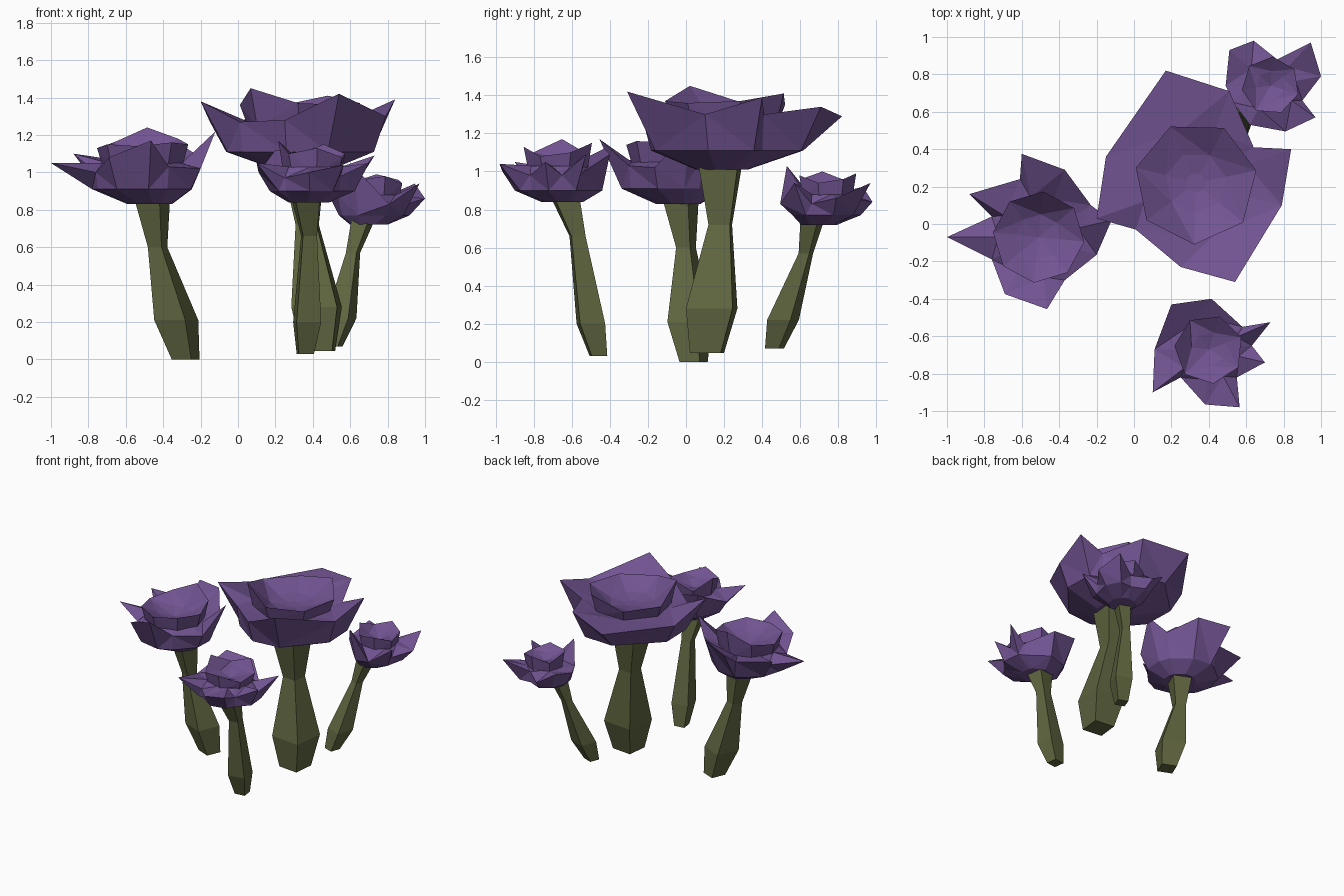
import bpy, bmesh, math
from mathutils import Vector


def material(name, rgb):
    m = bpy.data.materials.new(name)
    m.diffuse_color = (*rgb, 1)
    return m


PURPLE = material("petal purple", (0.165, 0.088, 0.285))
GREEN = material("stem olive", (0.115, 0.13, 0.05))


def skin(name, rings, mat, close_start=True, close_end=True):
    """Join equal-sized rings of points into a flat-shaded solid."""
    bm = bmesh.new()
    loops = [[bm.verts.new(p) for p in ring] for ring in rings]
    n = len(loops[0])
    for a, b in zip(loops, loops[1:]):
        for i in range(n):
            j = (i + 1) % n
            if (a[i].co - b[j].co).length < (a[j].co - b[i].co).length:
                bm.faces.new((a[i], a[j], b[j]))
                bm.faces.new((a[i], b[j], b[i]))
            else:
                bm.faces.new((a[i], a[j], b[i]))
                bm.faces.new((a[j], b[j], b[i]))
    if close_start:
        bm.faces.new(loops[0][::-1])
    if close_end:
        bm.faces.new(loops[-1])
    bmesh.ops.remove_doubles(bm, verts=bm.verts, dist=0.0005)
    bmesh.ops.recalc_face_normals(bm, faces=bm.faces)
    me = bpy.data.meshes.new(name)
    bm.to_mesh(me)
    bm.free()
    me.materials.append(mat)
    ob = bpy.data.objects.new(name, me)
    bpy.context.collection.objects.link(ob)
    return ob


def circle(c, r, n, phase=0.0):
    return [Vector((c[0] + r * math.cos(phase + math.tau * i / n),
                    c[1] + r * math.sin(phase + math.tau * i / n), c[2]))
            for i in range(n)]


def stem(name, path, radii, turn):
    """Four-sided stalk: bulging foot, thin neck, flared top."""
    phase = math.radians(45 + turn)
    skin(name, [circle(c, r, 4, phase) for c, r in zip(path, radii)], GREEN)


def flower(name, center, foot, foot_r, under_z, under_r, rim, floor_z,
           inner_r, inner_z, inner_phase, bowl):
    """Ragged outer cup from rim tips, plus a zigzag inner cup."""
    cx, cy = center
    foot_ring, under, lip, floor = [], [], [], []
    for x, y, z in rim:
        d = Vector((x - cx, y - cy))
        u = d.normalized()
        r = min(under_r, d.length * 0.95)
        foot_ring.append((foot[0] + u.x * foot_r, foot[1] + u.y * foot_r, foot[2]))
        under.append((cx + u.x * r, cy + u.y * r, under_z))
        lip.append((x, y, z))
        k = inner_r * 0.88
        floor.append((cx + u.x * k, cy + u.y * k, floor_z))
    skin(name + "_outer_petals", [foot_ring, under, lip, floor], PURPLE)

    # inner cup
    n = len(inner_z)
    base = circle((cx, cy, floor_z - 0.03), inner_r * 0.86, n, inner_phase)
    top = circle((cx, cy, 0), inner_r, n, inner_phase)
    mid = circle((cx, cy, bowl + 0.03), inner_r * 0.5, n, inner_phase)
    for p, z in zip(top, inner_z):
        p.z = z
    skin(name + "_inner_petals",
         [base, top, mid, [Vector((cx, cy, bowl))] * n], PURPLE, True, False)


# stems
stem("left_stem", [(-0.28, 0.04, 0), (-0.33, 0.02, 0.21), (-0.43, 0, 0.6), (-0.46, -0.03, 0.87)],
     [0.08, 0.127, 0.056, 0.105], -23)
stem("large_stem", [(0.43, 0.11, 0.045), (0.42, 0.135, 0.28), (0.37, 0.18, 0.72), (0.35, 0.18, 1.04)],
     [0.115, 0.174, 0.08, 0.148], -6)
stem("front_stem", [(0.36, -0.46, 0.03), (0.37, -0.5, 0.2), (0.38, -0.57, 0.66), (0.36, -0.64, 0.88)],
     [0.058, 0.094, 0.053, 0.098], 8)
stem("back_stem", [(0.51, 0.465, 0.07), (0.55, 0.51, 0.22), (0.615, 0.63, 0.57), (0.67, 0.665, 0.75)],
     [0.055, 0.092, 0.042, 0.07], -20)

# flowers: rim tips run clockwise around each centre
flower("left_flower", (-0.51, -0.07), (-0.47, -0.04, 0.83), 0.12, 0.91, 0.27,
       [(-1, -0.07, 1.05), (-0.76, 0.04, 1.0), (-0.88, 0.16, 1.1), (-0.61, 0.24, 1.06),
        (-0.6, 0.375, 1.16), (-0.37, 0.29, 1.19), (-0.23, 0.1, 1.1), (-0.12, 0.02, 1.22),
        (-0.2, -0.165, 1.02), (-0.37, -0.3, 1.03), (-0.465, -0.455, 1.17),
        (-0.69, -0.375, 1.08), (-0.76, -0.19, 1.0)],
       1.05, 0.245, [1.15, 1.18, 1.24, 1.16, 1.13, 1.15, 1.14, 1.16], -0.1, 1.06)

flower("large_flower", (0.33, 0.22), (0.35, 0.19, 1.01), 0.14, 1.11, 0.41,
       [(-0.2, 0.03, 1.38), (-0.15, 0.36, 1.27), (0.17, 0.82, 1.29), (0.51, 0.71, 1.34),
        (0.64, 0.41, 1.3), (0.84, 0.4, 1.39), (0.79, 0.1, 1.3), (0.54, -0.31, 1.42),
        (0.25, -0.23, 1.28), (0.01, -0.03, 1.27)],
       1.27, 0.33, [1.37, 1.41, 1.35, 1.36, 1.45, 1.37, 1.36], 0.2, 1.26)

flower("front_flower", (0.4, -0.67), (0.38, -0.65, 0.84), 0.11, 0.9, 0.23,
       [(0.2, -0.43, 1.12), (0.415, -0.4, 1.09), (0.58, -0.55, 0.99), (0.73, -0.525, 1.09),
        (0.63, -0.65, 0.98), (0.7, -0.74, 1.05), (0.55, -0.82, 0.98), (0.565, -0.98, 1.04),
        (0.38, -0.965, 1.0), (0.25, -0.82, 0.97), (0.1, -0.9, 1.05), (0.11, -0.67, 1.0)],
       1.03, 0.185, [1.1, 1.15, 1.09, 1.17, 1.1, 1.13, 1.08], 0.35, 1.04)

flower("back_flower", (0.73, 0.74), (0.7, 0.7, 0.72), 0.1, 0.77, 0.19,
       [(0.51, 0.93, 0.92), (0.64, 0.98, 0.84), (0.765, 0.88, 0.86), (0.945, 0.97, 0.94),
        (1, 0.79, 0.86), (0.9, 0.66, 0.83), (0.97, 0.57, 0.94), (0.81, 0.495, 0.83),
        (0.62, 0.53, 1.03), (0.53, 0.65, 0.88), (0.49, 0.74, 0.87)],
       0.88, 0.155, [0.96, 0.99, 0.95, 1.0, 0.96, 0.98, 0.94], 0.6, 0.9)
